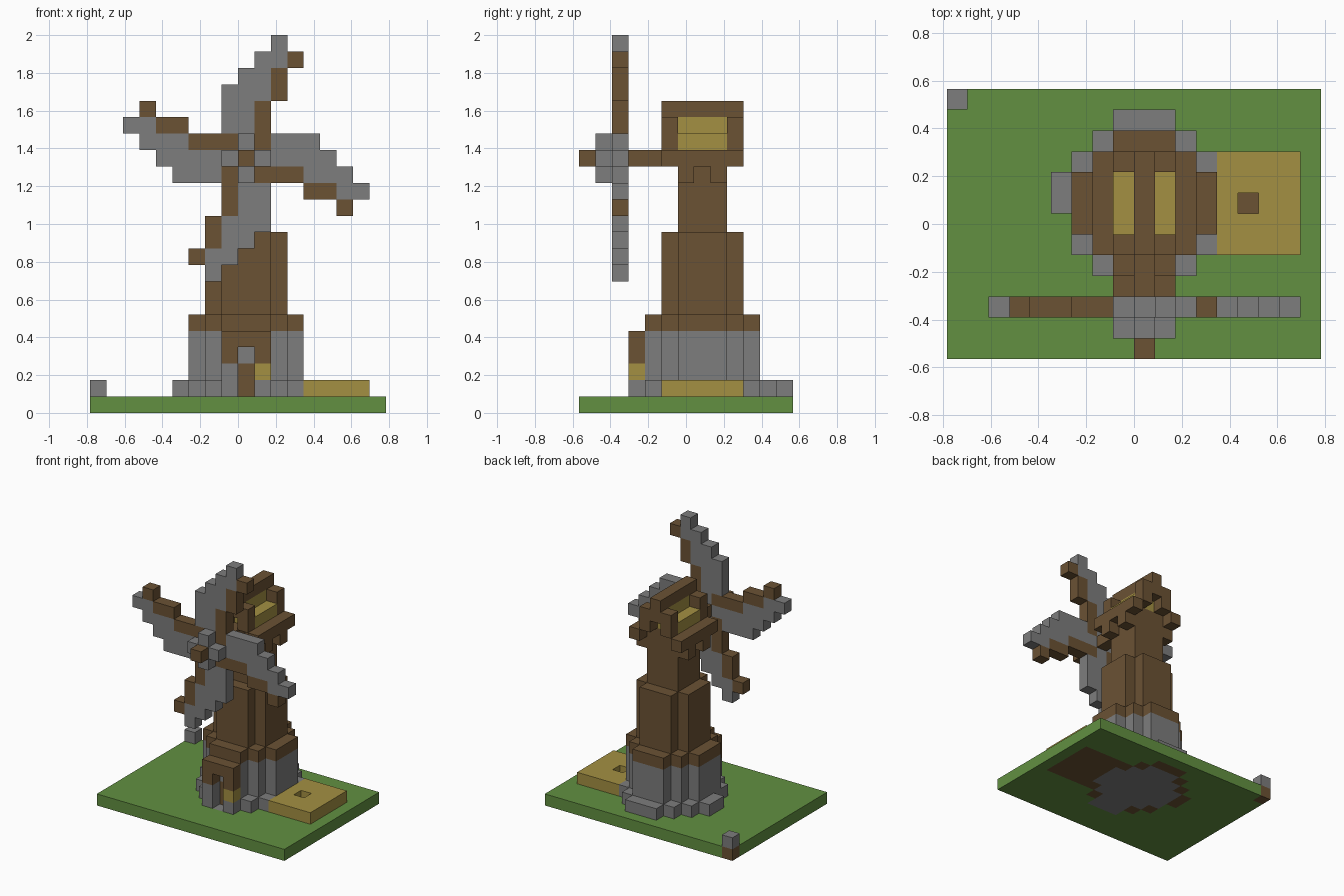
import bpy
import bmesh
from mathutils import Vector

if "Cube" in bpy.data.objects:
    bpy.data.objects.remove(bpy.data.objects["Cube"], do_unlink=True)

U = 2 / 23                      # size of one block
ORIGIN = Vector((0, -6.5, 0))   # blocks are counted from the front edge


def material(name, rgb):
    m = bpy.data.materials.new(name)
    m.use_nodes = True
    m.diffuse_color = (*rgb, 1)
    m.node_tree.nodes["Principled BSDF"].inputs["Base Color"].default_value = (*rgb, 1)
    return m


GRASS = material("grass_green", (0.122, 0.279, 0.053))
STONE = material("stone_grey", (0.205, 0.205, 0.205))
WOOD = material("wood_brown", (0.147, 0.084, 0.034))
STRAW = material("straw_yellow", (0.371, 0.279, 0.055))


def box(x0, x1, y0, y1, z0, z1):
    return {(x, y, z) for x in range(x0, x1)
            for y in range(y0, y1) for z in range(z0, z1)}


def octagon(rows, y0, z0, z1):
    """Stepped round layer: one half width for each row of blocks."""
    cells = set()
    for i, half in enumerate(rows):
        cells |= box(-half, half + 1, y0 + i, y0 + i + 1, z0, z1)
    return cells


def part(name, *layers):
    """Skin sets of blocks; a later layer repaints the blocks it shares."""
    paint = {}
    for mat, cells in layers:
        paint.update(dict.fromkeys(cells, mat))
    mats = list(dict.fromkeys(paint.values()))
    bm = bmesh.new()
    verts = {}

    def vert(p):
        key = tuple(round(c) for c in p)
        if key not in verts:
            verts[key] = bm.verts.new((Vector(key) + ORIGIN) * U)
        return verts[key]

    for cell, mat in paint.items():
        centre = Vector(cell) + Vector((0.5, 0.5, 0.5))
        for axis in range(3):
            for sign in (-1, 1):
                n = Vector((0, 0, 0))
                n[axis] = sign
                if tuple(round(c) for c in Vector(cell) + n) in paint:
                    continue
                a = Vector((0, 0, 0))
                a[(axis + 1) % 3] = 1
                b = n.cross(a)
                ring = (a + b, b - a, -a - b, a - b)
                face = bm.faces.new([vert(centre + (n + r) / 2) for r in ring])
                face.material_index = mats.index(mat)
    mesh = bpy.data.meshes.new(name)
    bm.to_mesh(mesh)
    bm.free()
    for m in mats:
        mesh.materials.append(m)
    obj = bpy.data.objects.new(name, mesh)
    bpy.context.collection.objects.link(obj)
    return obj


def mirror(cells):
    return cells | {(-x, y, z) for x, y, z in cells}


def lower(cells):
    return {(x, y, z - 1) for x, y, z in cells}


BASE = [1, 2, 3, 3, 3, 2, 1]
SHAFT = [1, 2, 2, 2, 1]

# Ground, field and footing stones
footing = mirror(box(2, 3, 4, 5, 1, 2) | box(3, 4, 5, 6, 1, 2)
                 | box(3, 4, 9, 10, 1, 2) | box(2, 3, 10, 11, 1, 2))
footing |= box(-1, 2, 11, 12, 1, 2) | box(-4, -3, 7, 9, 1, 2)
corner = box(-9, -8, 12, 13, 1, 2)
field = box(4, 8, 5, 10, 1, 2)
part("ground", (GRASS, box(-9, 9, 0, 13, 0, 1)),
     (WOOD, lower(footing | corner | field)),
     (STONE, octagon(BASE, 4, 0, 1) | box(-1, 2, 3, 4, 0, 1)))
part("footing_stones", (STONE, footing))
part("corner_stone", (STONE, corner))
part("field", (STRAW, field - box(5, 6, 7, 8, 1, 2)))

# Tower with its door
part("tower_base", (STONE, octagon(BASE, 4, 1, 5)),
     (WOOD, octagon(BASE, 4, 5, 6)),
     (WOOD, box(0, 1, 4, 5, 1, 3)))
part("porch", (WOOD, box(-1, 2, 3, 4, 4, 5) | mirror(box(1, 2, 3, 4, 3, 4))),
     (STONE, box(-1, 0, 3, 4, 1, 3) | box(1, 2, 3, 4, 1, 2)),
     (STRAW, box(1, 2, 3, 4, 2, 3)))
part("tower_shaft", (WOOD, octagon(SHAFT, 5, 6, 11)))
part("tower_neck", (WOOD, box(-1, 2, 6, 9, 11, 16)))

# Roof: eaves with brackets, thatch, raised gable rims and a ridge
part("eaves", (WOOD, mirror(box(2, 3, 5, 10, 15, 16)
                            | box(2, 3, 6, 7, 14, 15) | box(2, 3, 8, 9, 14, 15))))
part("thatch", (STRAW, box(-1, 2, 6, 9, 16, 17) | box(0, 1, 6, 9, 17, 18)))
rims = set()
for y in (5, 9):
    rims |= mirror(box(1, 2, y, y + 1, 16, 18)) | box(0, 1, y, y + 1, 17, 18)
part("gable_rims_and_ridge", (WOOD, rims | box(0, 1, 5, 10, 18, 19)))

# Axle and hub
HUB_Z = 15
part("axle", (WOOD, box(0, 1, 0, 6, HUB_Z, HUB_Z + 1)))
hub = mirror(box(1, 2, 1, 2, HUB_Z, HUB_Z + 1))
hub |= box(0, 1, 1, 2, HUB_Z - 1, HUB_Z) | box(0, 1, 1, 2, HUB_Z + 1, HUB_Z + 2)
part("hub", (STONE, hub))
part("hub_back", (STONE, {(0, 2, HUB_Z - 1), (0, 2, HUB_Z + 1),
                          (-1, 2, HUB_Z), (1, 2, HUB_Z)}))

# One sail, turned four times about the hub
spar = (box(1, 2, 2, 3, 1, 4) | box(2, 3, 2, 3, 4, 6) | box(3, 4, 2, 3, 6, 7))
cloth = (box(-1, 1, 2, 3, 2, 5) | box(0, 2, 2, 3, 5, 6) | box(1, 2, 2, 3, 4, 5)
         | box(1, 3, 2, 3, 6, 7) | box(2, 3, 2, 3, 7, 8))


def turn(cells):
    return {(z, y, -x) for x, y, z in cells}


def raised(cells):
    return {(x, y, z + HUB_Z) for x, y, z in cells}


for name in ("top_sail", "left_sail", "bottom_sail", "right_sail"):
    part(name, (STONE, raised(cloth)), (WOOD, raised(spar)))
    spar, cloth = turn(spar), turn(cloth)
